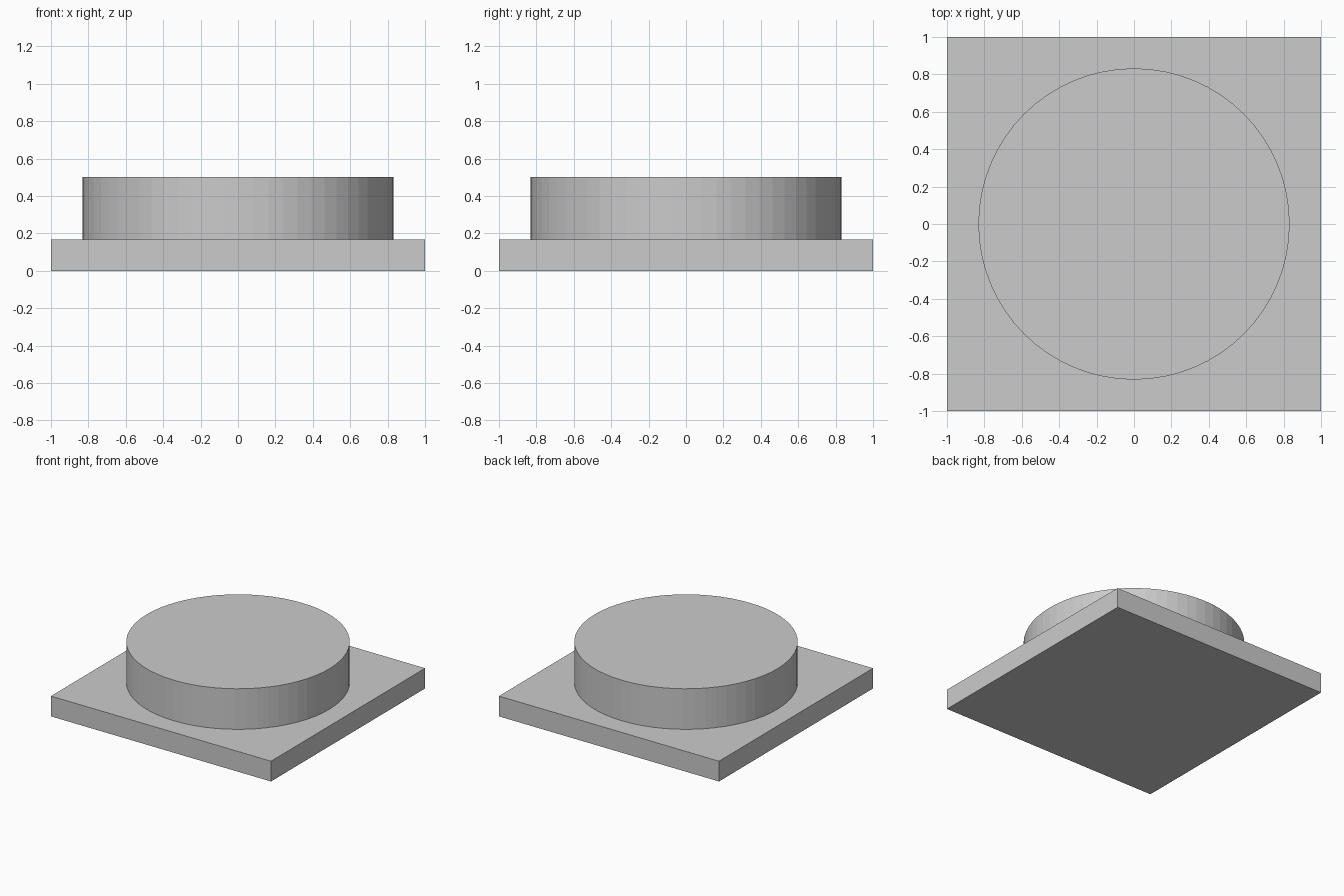
import bpy

if "Cube" in bpy.data.objects:
    bpy.data.objects.remove(bpy.data.objects["Cube"])

BASE_H = 1 / 6
TOP_Z = 0.5
RADIUS = 0.832

# Square base plate
bpy.ops.mesh.primitive_cube_add(size=1, location=(0, 0, BASE_H / 2))
base = bpy.context.object
base.name = "base_plate"
base.scale = (2, 2, BASE_H)
bpy.ops.object.transform_apply(location=False, rotation=False, scale=True)

# Round flat-faceted disc standing on the plate
bpy.ops.mesh.primitive_cylinder_add(
    vertices=64, radius=RADIUS, depth=TOP_Z - BASE_H,
    location=(0, 0, (TOP_Z + BASE_H) / 2))
bpy.context.object.name = "round_disc"
